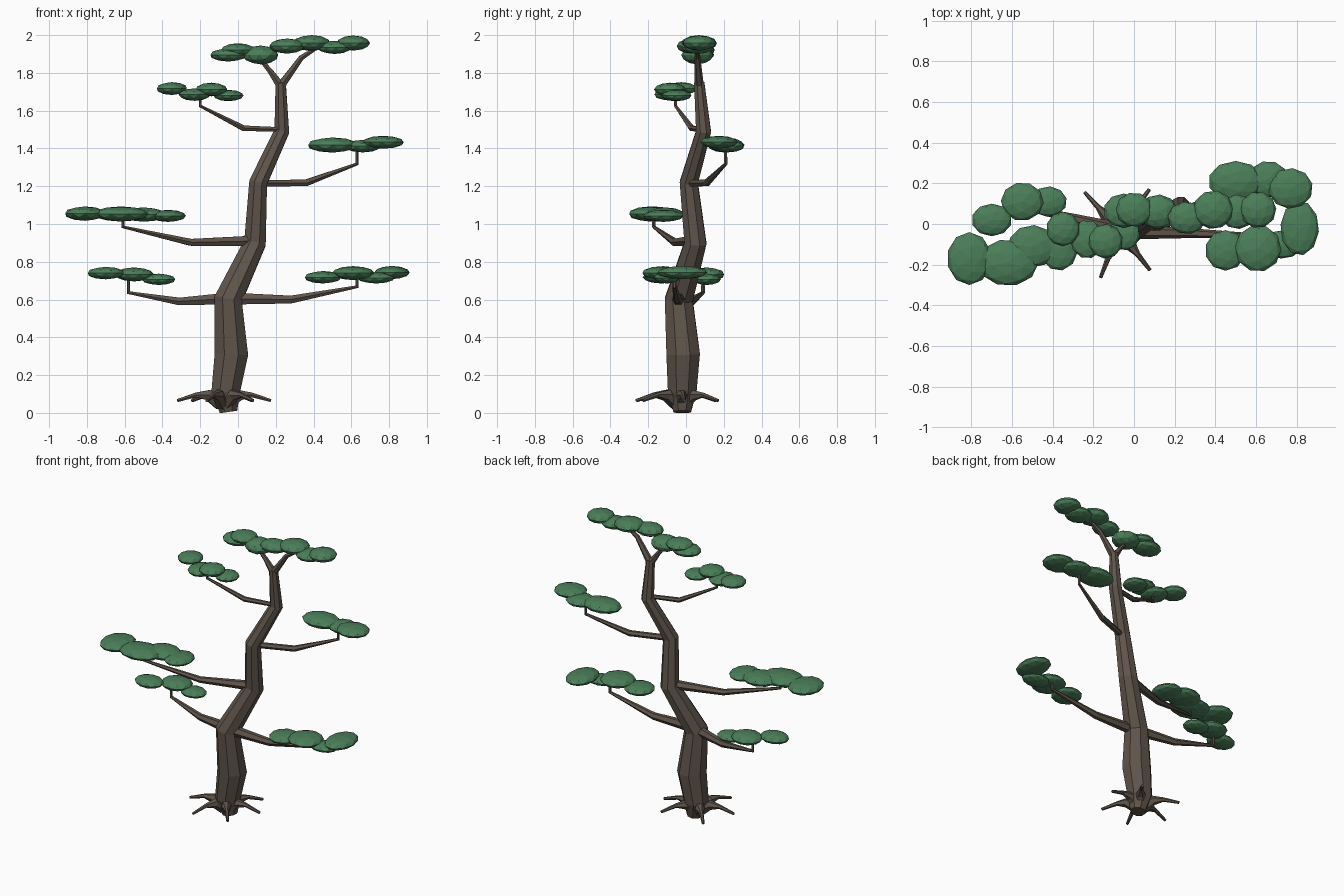
import bpy, bmesh, math
from mathutils import Vector, Matrix


def material(name, rgb):
    m = bpy.data.materials.new(name)
    m.diffuse_color = (*rgb, 1)
    return m


BARK = material("bark", (0.115, 0.09, 0.07))
LEAF = material("leaf", (0.07, 0.21, 0.10))


def finish(name, bm, mat):
    mesh = bpy.data.meshes.new(name)
    bm.normal_update()
    bm.to_mesh(mesh)
    bm.free()
    mesh.materials.append(mat)
    ob = bpy.data.objects.new(name, mesh)
    bpy.context.collection.objects.link(ob)
    return ob


def tube(name, points, sides):
    """Faceted tapered tube through (x, y, z, radius) points."""
    bm = bmesh.new()
    pts = [Vector(p[:3]) for p in points]
    rings = []
    for i, p in enumerate(pts):
        a = (p - pts[i - 1]).normalized() if i else Vector()
        b = (pts[i + 1] - p).normalized() if i < len(pts) - 1 else Vector()
        t = (a + b).normalized()
        if i == 0:
            u = Vector((1, 0, 0)) if abs(t.x) < 0.6 else Vector((0, 0, 1))
        u = (u - t * u.dot(t)).normalized()
        v = t.cross(u)
        ring = []
        for k in range(sides):
            ang = 2 * math.pi * (k + 0.5) / sides
            ring.append(bm.verts.new(p + (u * math.cos(ang) + v * math.sin(ang)) * points[i][3]))
        rings.append(ring)
    for r0, r1 in zip(rings, rings[1:]):
        for k in range(sides):
            j = (k + 1) % sides
            bm.faces.new((r0[k], r0[j], r1[j], r1[k]))
    bm.faces.new(rings[0][::-1])
    bm.faces.new(rings[-1])
    return finish(name, bm, BARK)


def pad(name, blobs):
    """Cloud of flattened icospheres (x, y, z, rx, ry, rz)."""
    bm = bmesh.new()
    for i, (x, y, z, rx, ry, rz) in enumerate(blobs):
        mat = (Matrix.Translation((x, y, z)) @ Matrix.Diagonal((rx, ry, rz, 1))
               @ Matrix.Rotation(i * 0.9, 4, 'Z'))
        bmesh.ops.create_icosphere(bm, subdivisions=2, radius=1, matrix=mat)
    return finish(name, bm, LEAF)


# Zigzag trunk
tube("trunk", [(-0.05, -0.02, 0.005, 0.05), (-0.065, -0.02, 0.11, 0.082),
               (-0.035, -0.015, 0.31, 0.096), (-0.052, -0.038, 0.6, 0.08),
               (0.09, 0.05, 0.9, 0.063), (0.107, 0.015, 1.22, 0.052),
               (0.232, 0.093, 1.49, 0.043), (0.226, 0.07, 1.75, 0.029)], 8)

# Fork at the crown
tube("crown_branch_left", [(0.226, 0.07, 1.73, 0.025), (0.17, 0.065, 1.81, 0.016),
                           (0.11, 0.06, 1.88, 0.01)], 6)
tube("crown_branch_right", [(0.226, 0.07, 1.73, 0.025), (0.335, 0.06, 1.88, 0.016),
                            (0.42, 0.06, 1.935, 0.01)], 6)

# Surface roots
for i, deg in enumerate((5, 53, 132, 190, 249, 308)):
    c, s = math.cos(math.radians(deg)), math.sin(math.radians(deg))
    tube(f"root_{i + 1}", [(-0.075 + c * r, -0.03 + s * r, z, rad) for r, z, rad in
                           ((0.02, 0.045, 0.035), (0.085, 0.095, 0.032),
                            (0.15, 0.095, 0.014), (0.25, 0.065, 0.009))], 6)

# Side branches, each turning upward into its foliage pad
branches = {
    "low_left": [(-0.06, -0.03, 0.605, 0.035), (-0.31, 0.03, 0.59, 0.023),
                 (-0.58, 0.09, 0.637, 0.011), (-0.58, 0.09, 0.71, 0.008)],
    "low_right": [(-0.03, -0.04, 0.605, 0.036), (0.28, -0.045, 0.6, 0.024),
                  (0.63, -0.06, 0.668, 0.011), (0.63, -0.06, 0.73, 0.008)],
    "middle_left": [(0.08, 0.04, 0.91, 0.032), (-0.25, -0.06, 0.903, 0.021),
                    (-0.61, -0.17, 0.985, 0.01), (-0.61, -0.17, 1.04, 0.008)],
    "middle_right": [(0.1, 0.015, 1.215, 0.02), (0.36, 0.11, 1.218, 0.02),
                     (0.63, 0.21, 1.318, 0.01), (0.63, 0.21, 1.42, 0.007)],
    "high_left": [(0.23, 0.08, 1.5, 0.014), (0.03, 0.03, 1.507, 0.017),
                  (-0.2, -0.055, 1.625, 0.009), (-0.2, -0.055, 1.69, 0.007)],
}
for name, pts in branches.items():
    tube(name + "_branch", pts, 6)

# Foliage pads
pad("low_left_foliage", [(-0.70, 0.02, 0.74, 0.10, 0.08, 0.033),
                         (-0.55, 0.11, 0.733, 0.105, 0.095, 0.037),
                         (-0.42, 0.11, 0.707, 0.09, 0.075, 0.03)])
pad("low_right_foliage", [(0.45, -0.13, 0.718, 0.10, 0.10, 0.033),
                          (0.61, -0.12, 0.74, 0.115, 0.115, 0.037),
                          (0.73, -0.10, 0.715, 0.10, 0.07, 0.03),
                          (0.815, -0.02, 0.743, 0.095, 0.135, 0.035)])
pad("middle_left_foliage", [(-0.81, -0.17, 1.055, 0.11, 0.13, 0.038),
                            (-0.62, -0.19, 1.053, 0.15, 0.115, 0.04),
                            (-0.50, -0.11, 1.05, 0.12, 0.105, 0.038),
                            (-0.37, -0.12, 1.043, 0.095, 0.11, 0.032)])
pad("middle_right_foliage", [(0.50, 0.21, 1.418, 0.135, 0.10, 0.04),
                             (0.66, 0.22, 1.412, 0.10, 0.09, 0.033),
                             (0.77, 0.175, 1.433, 0.11, 0.10, 0.034)])
pad("high_left_foliage", [(-0.35, -0.025, 1.717, 0.083, 0.085, 0.034),
                          (-0.23, -0.075, 1.685, 0.085, 0.095, 0.033),
                          (-0.14, -0.085, 1.712, 0.085, 0.085, 0.036),
                          (-0.05, -0.05, 1.68, 0.08, 0.08, 0.03)])
pad("crown_foliage", [(-0.05, 0.065, 1.895, 0.10, 0.085, 0.035),
                      (0.0, 0.07, 1.922, 0.09, 0.085, 0.035),
                      (0.12, 0.06, 1.895, 0.095, 0.085, 0.05),
                      (0.26, 0.03, 1.942, 0.095, 0.08, 0.04),
                      (0.39, 0.07, 1.958, 0.10, 0.095, 0.042),
                      (0.51, 0.06, 1.935, 0.09, 0.085, 0.035),
                      (0.61, 0.07, 1.958, 0.09, 0.09, 0.04)])
